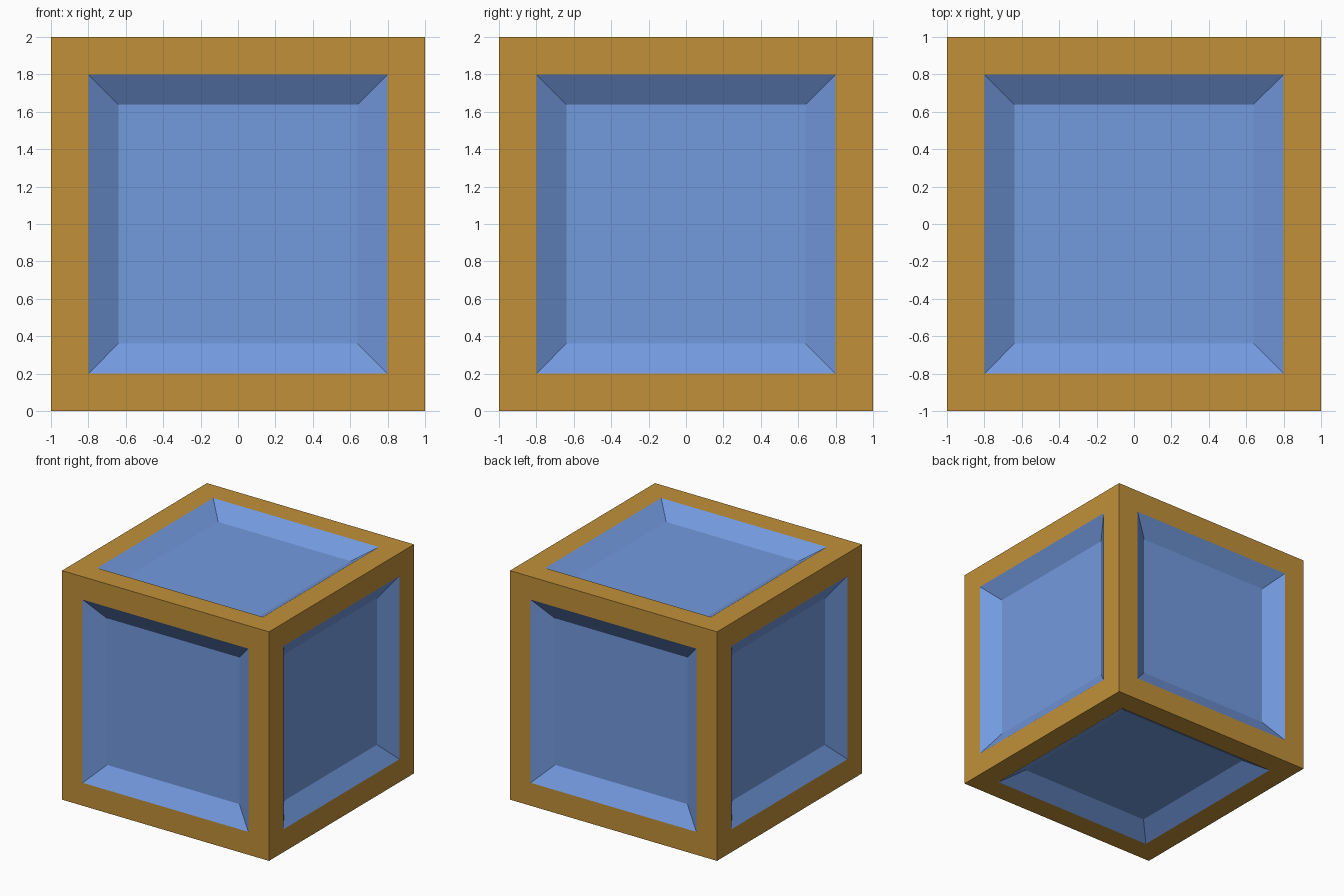
import bpy, bmesh

if "Cube" in bpy.data.objects:
    bpy.data.objects.remove(bpy.data.objects["Cube"])


def material(name, rgb):
    m = bpy.data.materials.new(name)
    m.diffuse_color = (*rgb, 1)
    m.use_nodes = True
    m.node_tree.nodes["Principled BSDF"].inputs["Base Color"].default_value = m.diffuse_color
    return m


# Solid crate: full cube standing on the ground
bm = bmesh.new()
bmesh.ops.create_cube(bm, size=2)
bmesh.ops.translate(bm, verts=bm.verts, vec=(0, 0, 1))

# Border frame: flat inset on each of the six sides
panels = list(bm.faces)
bmesh.ops.inset_individual(bm, faces=panels, thickness=0.2, use_even_offset=True)
for f in panels:
    f.material_index = 1

# Sunken panels with sloping sides
slopes = bmesh.ops.inset_individual(bm, faces=panels, thickness=0.16,
                                    depth=-0.105, use_even_offset=True)["faces"]
for f in slopes + panels:
    f.material_index = 1

mesh = bpy.data.meshes.new("panelled_crate")
bm.to_mesh(mesh)
bm.free()
mesh.materials.append(material("ochre frame", (0.533, 0.279, 0.041)))
mesh.materials.append(material("blue panel", (0.171, 0.323, 0.738)))
bpy.context.collection.objects.link(bpy.data.objects.new("panelled_crate", mesh))
